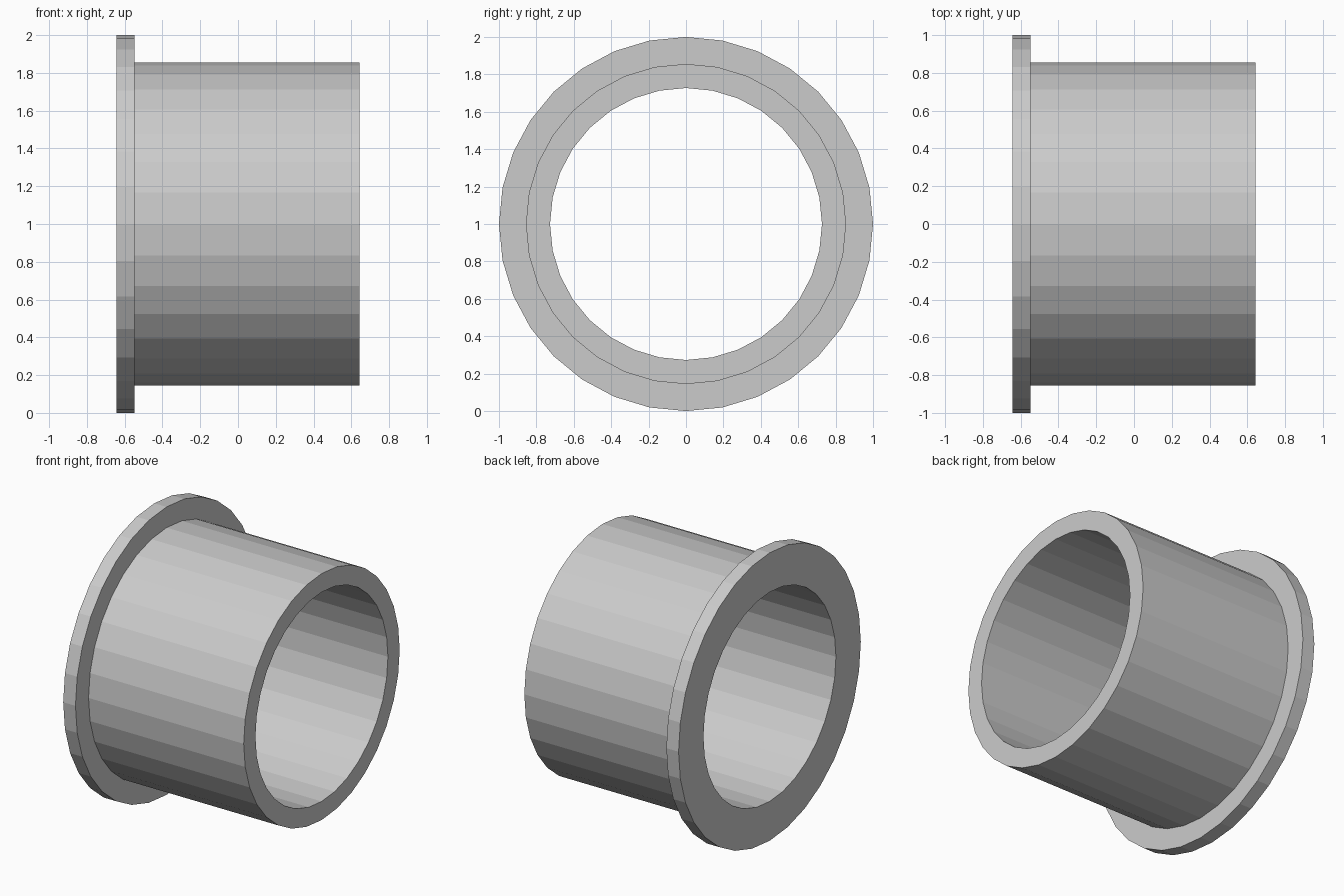
import bpy, bmesh
from math import cos, sin, tau

if "Cube" in bpy.data.objects:
    bpy.data.objects.remove(bpy.data.objects["Cube"])

SIDES = 32
# Closed wall section as (x, radius): bore, flange, shoulder, sleeve
PROFILE = [(-0.643, 0.727), (-0.643, 1.0), (-0.549, 1.0),
           (-0.549, 0.856), (0.643, 0.856), (0.643, 0.727)]

# Flanged sleeve: section revolved about the x axis, at height z = 1
bm = bmesh.new()
rings = []
for i in range(SIDES):
    a = tau * i / SIDES
    rings.append([bm.verts.new((x, r * cos(a), 1 + r * sin(a))) for x, r in PROFILE])
n = len(PROFILE)
for i in range(SIDES):
    p, q = rings[i], rings[(i + 1) % SIDES]
    for j in range(n):
        k = (j + 1) % n
        bm.faces.new((p[j], p[k], q[k], q[j]))
bmesh.ops.recalc_face_normals(bm, faces=bm.faces)

mesh = bpy.data.meshes.new("flanged_sleeve")
bm.to_mesh(mesh)
bm.free()
bpy.context.collection.objects.link(bpy.data.objects.new("flanged_sleeve", mesh))
